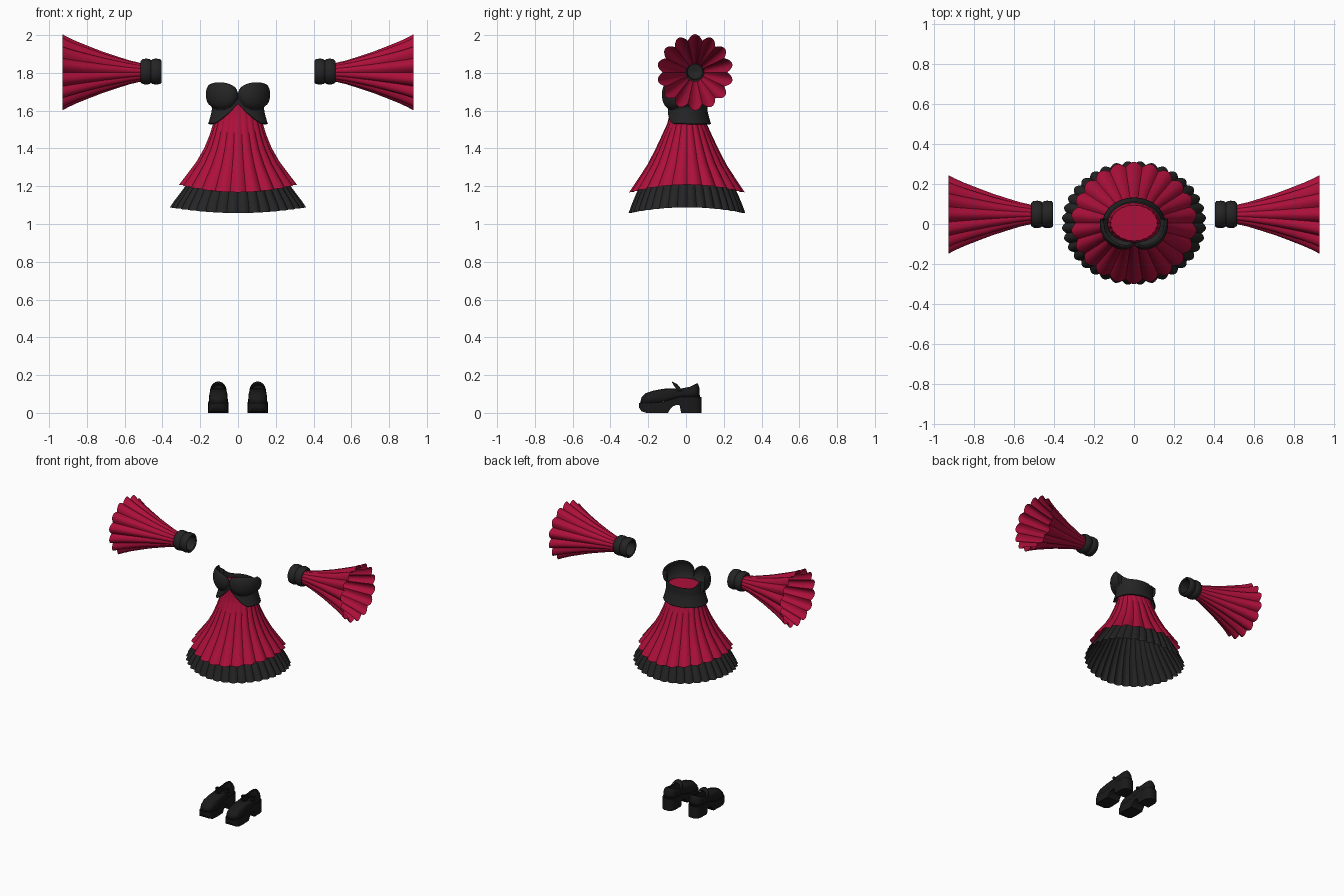
import bpy, bmesh, math
from math import sin, cos, pi, sqrt

if "Cube" in bpy.data.objects:
    bpy.data.objects.remove(bpy.data.objects["Cube"])


def material(name, c):
    m = bpy.data.materials.new(name)
    m.diffuse_color = (*c, 1)
    m.use_nodes = True
    m.node_tree.nodes["Principled BSDF"].inputs["Base Color"].default_value = m.diffuse_color
    return m


RED = material("crimson cloth", (0.42, 0.005, 0.043))
BLACK = material("charcoal cloth", (0.018, 0.018, 0.018))
SHOE = material("black leather", (0.010, 0.010, 0.010))


def make(name, rings, mat, cap_start=False, cap_end=False, closed=True, thick=0, angle=40):
    """Skin a list of equally long point rings into one object."""
    bm = bmesh.new()
    vs = [[bm.verts.new(p) for p in r] for r in rings]
    n = len(rings[0])
    for a, b in zip(vs, vs[1:]):
        for i in range(n if closed else n - 1):
            j = (i + 1) % n
            bm.faces.new((a[i], a[j], b[j], b[i]))
    if cap_start:
        bm.faces.new(vs[0][::-1])
    if cap_end:
        bm.faces.new(vs[-1])
    bmesh.ops.recalc_face_normals(bm, faces=bm.faces)
    me = bpy.data.meshes.new(name)
    bm.to_mesh(me)
    bm.free()
    me.materials.append(mat)
    ob = bpy.data.objects.new(name, me)
    bpy.context.collection.objects.link(ob)
    bpy.ops.object.select_all(action='DESELECT')
    ob.select_set(True)
    bpy.context.view_layer.objects.active = ob
    bpy.ops.object.shade_smooth_by_angle(angle=math.radians(angle))
    if thick:
        s = ob.modifiers.new("thickness", 'SOLIDIFY')
        s.thickness = thick
        s.offset = -1
    return ob


def lerp(pts, u):
    """Piecewise-linear lookup; pts = [(u, value), ...] ascending."""
    if u <= pts[0][0]:
        return pts[0][1]
    for (a, va), (b, vb) in zip(pts, pts[1:]):
        if u <= b:
            return va + (vb - va) * (u - a) / (b - a)
    return pts[-1][1]


def pleat(t, lobes, depth):
    """Rounded folds with creased valleys."""
    return 1 - depth * (1 - abs(sin(lobes * t / 2)))


# Skirt layers: profile rows are (z, half width x, half depth y)
def skirt(name, prof, lobes, depth, side_rise, mat):
    n, rings = lobes * 8, []
    for k, (z, rx, ry) in enumerate(prof):
        f = k / (len(prof) - 1)
        ring = []
        for i in range(n):
            t = 2 * pi * i / n
            p = pleat(t, lobes, depth * (0.35 + 0.65 * f))
            ring.append((rx * p * cos(t), 0.005 + ry * p * sin(t),
                         z + side_rise * f * f * cos(t) ** 2))
        rings.append(ring)
    return make(name, rings, mat, cap_start=True)


skirt("skirt", [(1.64, 0.118, 0.09), (1.58, 0.122, 0.092), (1.53, 0.132, 0.105),
                (1.46, 0.153, 0.137), (1.39, 0.18, 0.17), (1.31, 0.222, 0.212),
                (1.24, 0.268, 0.258), (1.168, 0.316, 0.306)], 22, 0.075, 0.04, RED)
skirt("underskirt", [(1.56, 0.10, 0.07), (1.45, 0.135, 0.115), (1.33, 0.19, 0.18),
                     (1.24, 0.245, 0.23), (1.16, 0.30, 0.27), (1.10, 0.34, 0.295),
                     (1.058, 0.362, 0.31)], 36, 0.05, 0.03, BLACK)


# Bodice: band with sweetheart cups, open top
def bodice_limits(a):
    s, c = abs(sin(a)), cos(a)
    if c >= 0:
        q = (0.14 * s - 0.085) / 0.0851
        return 1.533 + 0.105 * max(0, 1 - s / 0.8) ** 1.1, 1.688 + 0.062 * sqrt(1 - q * q)
    back = math.acos(s) / math.radians(50)
    return 1.53, 1.66 + 0.078 * max(0, 1 - back) ** 2


rings = []
for k in range(25):
    ring = []
    for i in range(128):
        a = 2 * pi * i / 128
        lo, hi = bodice_limits(a)
        z = lo + (hi - lo) * k / 24
        x, y = 0.138 * sin(a), -0.098 * cos(a)
        if y > 0:
            y *= 1.15
        push = 0.02 * max(0, (1.61 - z) / 0.08) ** 1.3
        if cos(a) > -0.2:
            d = ((abs(x) - 0.085) / 0.083) ** 2 + ((z - 1.685) / 0.078) ** 2
            push += 0.042 * sqrt(max(0, 1 - d))
        ring.append((x + push * sin(a), y - push * cos(a), z))
    rings.append(ring)
make("bodice", rings, BLACK, thick=0.008, angle=60)

# Detached flared sleeves with double-roll cuffs
CY, CZ = 0.048, 1.803
FLARE = [(0.50, 0.046), (0.57, 0.062), (0.64, 0.084), (0.71, 0.107), (0.78, 0.134),
         (0.85, 0.162), (0.90, 0.185), (0.93, 0.202)]
CUFF = [(0.47, 0.001), (0.47, 0.045), (0.41, 0.05), (0.405, 0.058), (0.412, 0.066),
        (0.435, 0.069), (0.452, 0.066), (0.46, 0.060), (0.468, 0.066), (0.485, 0.069),
        (0.505, 0.066), (0.515, 0.057), (0.51, 0.045), (0.49, 0.04), (0.48, 0.001)]
for side, label in ((-1, "left"), (1, "right")):
    rings = []
    for k, (x, r) in enumerate(FLARE):
        ring = []
        for i in range(14 * 10):
            t = 2 * pi * i / 140
            p = r * pleat(t, 14, 0.05 + 0.1 * k / 7)
            ring.append((side * x, CY + p * cos(t), CZ + p * sin(t)))
        rings.append(ring)
    make(label + "_sleeve", rings, RED)
    rings = [[(side * x, CY + r * cos(2 * pi * i / 32), CZ + 0.004 + r * sin(2 * pi * i / 32))
              for i in range(32)] for x, r in CUFF]
    make(label + "_cuff", rings, BLACK, angle=50)

# Shoes: lofted platform sole with arch and heel, shaped upper, strap
WIDTH = [(-0.25, 0.018), (-0.243, 0.032), (-0.23, 0.043), (-0.205, 0.051), (-0.17, 0.054),
         (-0.12, 0.052), (-0.06, 0.047), (0.0, 0.047), (0.045, 0.046), (0.067, 0.038),
         (0.078, 0.026), (0.082, 0.014)]
BOTTOM = [(-0.25, 0.03), (-0.235, 0.008), (-0.21, 0.0), (-0.095, 0.0), (-0.085, 0.018),
          (-0.07, 0.035), (-0.05, 0.042), (-0.034, 0.042), (-0.026, 0.0)]
TOP = [(-0.25, 0.052), (-0.13, 0.055), (-0.03, 0.085), (0.08, 0.085)]
stations = sorted({y for y, _ in WIDTH} | {y for y, _ in BOTTOM})
outline = [y for y, _ in WIDTH]
for side, label in ((-1, "left"), (1, "right")):
    cx = side * 0.104
    rings = []
    for y in stations:
        w, b, h = lerp(WIDTH, y), lerp(BOTTOM, y), lerp(TOP, y)
        rings.append([(cx - w, y, b), (cx + w, y, b), (cx + w, y, h), (cx - w, y, h)])
    make(label + "_sole", rings, SHOE, True, True, angle=35)

    # Upper rises from the footprint to an oval foot opening
    rings = []
    n = 40
    for f, lift in ((0, 0), (0.05, 0.38), (0.2, 0.68), (0.5, 0.86), (0.8, 0.96), (1, 1)):
        ring = []
        for i in range(n):
            t = 2 * pi * i / n
            y0 = -0.085 - 0.158 * cos(t)
            x0 = math.copysign(lerp(WIDTH, y0) * 0.94 * min(1, 2.2 * abs(sin(t))), sin(t))
            y1, x1 = -0.016 - 0.076 * cos(t), 0.038 * sin(t)
            z0 = lerp(TOP, y0)
            z1 = lerp([(-0.095, 0.130), (-0.03, 0.128), (0.02, 0.138), (0.06, 0.157)], y1)
            ring.append((cx + x0 + (x1 - x0) * f, y0 + (y1 - y0) * f, z0 + (z1 - z0) * lift))
        rings.append(ring)
    make(label + "_shoe_upper", rings, SHOE, thick=0.003)

    # Instep strap
    rings = []
    for dy, dz in ((-0.014, 0.004), (0.014, -0.012)):
        rings.append([(cx - 0.044 * cos(pi * i / 16), -0.03 - 0.028 * sin(pi * i / 16) + dy,
                       0.115 + 0.047 * sin(pi * i / 16) + dz * sin(pi * i / 16))
                      for i in range(17)])
    make(label + "_strap", rings, SHOE, closed=False, thick=0.005)
